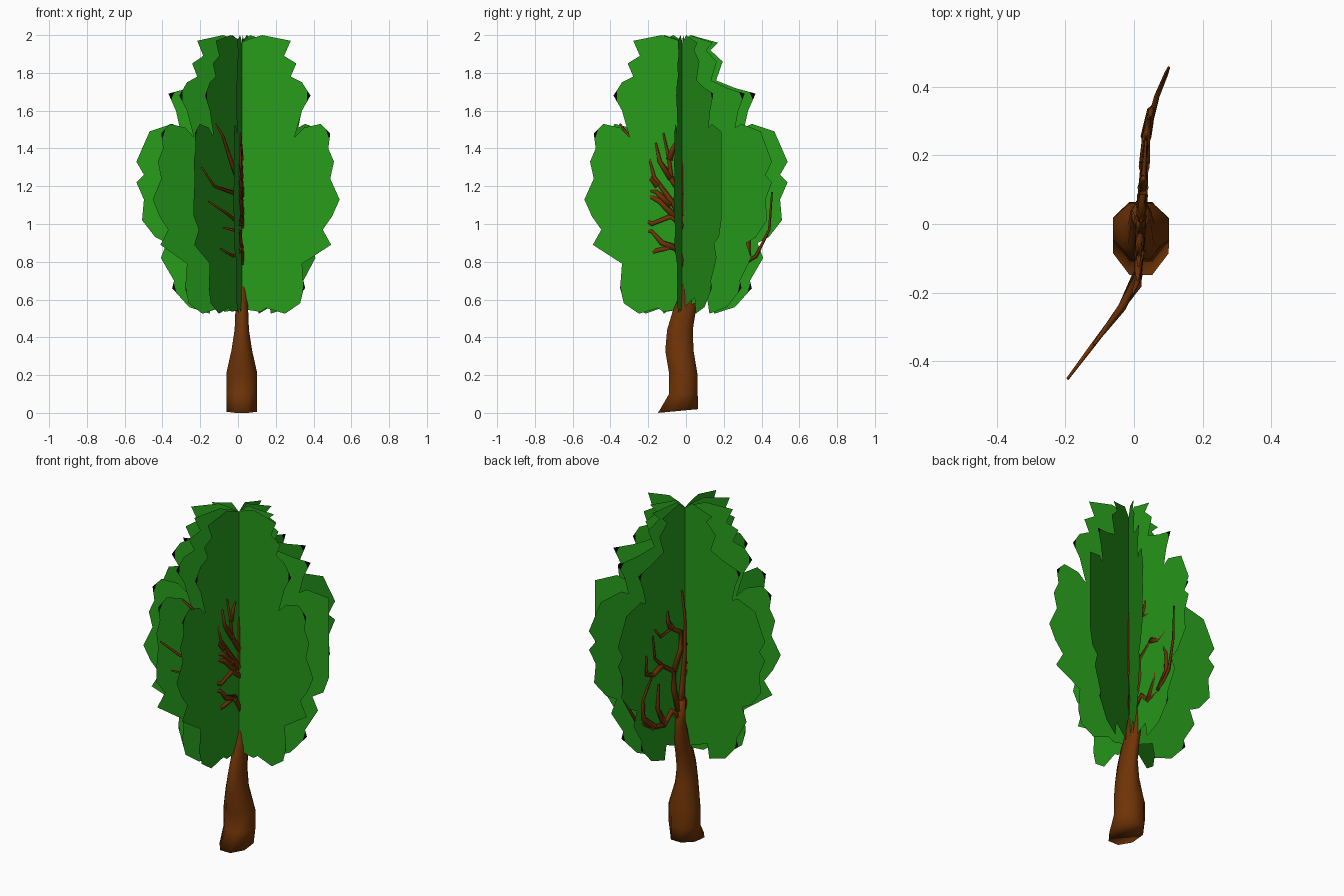
import bpy, bmesh, math
from mathutils import Vector

if "Cube" in bpy.data.objects:
    bpy.data.objects.remove(bpy.data.objects["Cube"])


def material(name, color):
    m = bpy.data.materials.new(name)
    m.diffuse_color = (*color, 1)
    m.use_nodes = True
    m.node_tree.nodes["Principled BSDF"].inputs["Base Color"].default_value = m.diffuse_color
    return m


leaf = material("leaf green", (0.020, 0.33, 0.011))
tip = material("black leaf tip", (0.001, 0.001, 0.001))
bark = material("bark brown", (0.160, 0.034, 0.002))


def finish(bm, name, mats, smooth=False):
    me = bpy.data.meshes.new(name)
    bm.to_mesh(me)
    bm.free()
    for m in mats:
        me.materials.append(m)
    for p in me.polygons:
        p.use_smooth = smooth
    ob = bpy.data.objects.new(name, me)
    bpy.context.collection.objects.link(ob)
    return ob


def skin(bm, rings):
    """Join rings of vertices into a capped tube."""
    n = len(rings[0])
    for a, b in zip(rings, rings[1:]):
        for i in range(n):
            j = (i + 1) % n
            bm.faces.new((a[i], a[j], b[j], b[i]))
    bm.faces.new(rings[0][::-1])
    bm.faces.new(rings[-1])


# Foliage: crossed flat cards sharing one ragged outline (radius, height)
SIDE_A = [(.05, 2), (.08, 1.99), (.19, 1.96), (.15, 1.92), (.215, 1.86), (.18, 1.76),
          (.28, 1.72), (.39, 1.69), (.35, 1.6), (.33, 1.51), (.37, 1.53), (.49, 1.49),
          (.56, 1.33), (.52, 1.26), (.56, 1.22), (.52, 1.13), (.53, 1.02), (.46, .93),
          (.40, .90), (.43, .82), (.36, .70), (.37, .66), (.28, .56), (.17, .525),
          (.155, .61)]
SIDE_B = [(.04, 1.98), (.11, 2), (.26, 1.97), (.225, 1.89), (.29, 1.85), (.26, 1.78),
          (.32, 1.75), (.365, 1.68), (.32, 1.6), (.28, 1.46), (.33, 1.51), (.42, 1.53),
          (.47, 1.48), (.46, 1.4), (.49, 1.33), (.47, 1.24), (.52, 1.13), (.48, 1.04),
          (.43, .97), (.475, .89), (.32, .79), (.33, .66), (.31, .58), (.23, .525),
          (.13, .555), (.10, .535)]
TIPS = {(.39, 1.69), (.37, .66), (.365, 1.68), (.47, 1.48), (.33, .66)}
AX, AY = .02, -.02


def foliage_card(name, angle, plus, minus, limits=(1, 1)):
    c, s = math.cos(math.radians(angle)), math.sin(math.radians(angle))
    bm = bmesh.new()
    for side, sign, limit in ((plus, 1, limits[0]), (minus, -1, limits[1])):
        def vert(p):
            r = sign * min(p[0], limit)
            return bm.verts.new((AX + r * c, AY + r * s, p[1]))
        loop = [vert((0, 1.96))]
        for i, p in enumerate(side):
            if p in TIPS:  # cut the corner off as a small black triangle
                cuts = []
                for q in (side[i - 1], side[i + 1]):
                    d = Vector(q) - Vector(p)
                    cuts.append(vert(Vector(p) + d.normalized() * min(.035, d.length * .8)))
                bm.faces.new((cuts[0], vert(p), cuts[1])).material_index = 1
                loop += cuts
            else:
                loop.append(vert(p))
        loop.append(vert((0, .55)))
        bm.faces.new(loop)
    bm.normal_update()
    bmesh.ops.triangulate(bm, faces=[f for f in bm.faces if len(f.verts) > 3],
                          ngon_method='EAR_CLIP')
    finish(bm, name, (leaf, tip))


foliage_card("foliage_card_1", -5, SIDE_B, SIDE_A)
foliage_card("foliage_card_2", 25, SIDE_A, SIDE_B, (.49, 1))
foliage_card("foliage_card_3", 58, SIDE_A, SIDE_B, (1, .48))
foliage_card("foliage_card_4", 85, SIDE_A, SIDE_B)

# Trunk: rings of (height, half width, front y, back y)
bm = bmesh.new()
rings = []
for z, w, y0, y1 in [(0, .081, -.148, .065), (.1, .082, -.09, .062), (.21, .082, -.09, .06),
                     (.33, .055, -.11, .04), (.44, .038, -.10, .036), (.54, .034, -.07, .052),
                     (.61, .031, -.04, .068), (.72, .027, -.005, .062), (.84, .02, -.015, .045)]:
    ring = []
    for i in range(8):
        a = math.tau * (i + .5) / 8
        k = 1.08
        x = max(-1, min(1, k * math.cos(a)))
        y = max(-1, min(1, k * math.sin(a)))
        tilt = .02 * (y + 1) / 2 if z == 0 else 0
        ring.append(bm.verts.new((.02 + w * x, (y0 + y1) / 2 + (y1 - y0) / 2 * y, z + tilt)))
    rings.append(ring)
skin(bm, rings)
finish(bm, "trunk", (bark,), True)


# Branches: thin tapering tubes lying in a fan through the trunk
def fan_x(y):
    if y < -.17:
        return .02 + .76 * (y + .17)
    return .02 + .06 * y + .35 * max(0, y - .3)


def branch(name, path, r0, r1=.005, sides=5):
    pts = [Vector((fan_x(y), y, z)) for y, z in path]
    bm = bmesh.new()
    rings = []
    for i, p in enumerate(pts):
        t = (pts[min(i + 1, len(pts) - 1)] - pts[max(i - 1, 0)]).normalized()
        u = t.cross(Vector((1, 0, 0))).normalized()
        v = t.cross(u)
        r = r0 + (r1 - r0) * i / (len(pts) - 1)
        rings.append([bm.verts.new(p + r * (math.cos(a) * u + .8 * math.sin(a) * v))
                      for a in (math.tau * k / sides for k in range(sides))])
    skin(bm, rings)
    bmesh.ops.recalc_face_normals(bm, faces=bm.faces[:])
    finish(bm, name, (bark,), True)


branch("main_stem", [(.025, .75), (.01, .9), (-.015, 1.1), (-.02, 1.3), (.01, 1.48)], .026)
front = [
    [(.01, .76), (-.06, .88), (-.15, .86), (-.23, .83), (-.32, .87)],
    [(-.05, .87), (-.13, .9), (-.18, .96), (-.3, .98)],
    [(0, .98), (-.08, 1.04), (-.18, 1.0), (-.28, 1.06), (-.4, 1.12)],
    [(-.04, 1.02), (-.14, 1.12), (-.21, 1.16), (-.36, 1.2), (-.45, 1.3)],
    [(-.02, 1.04), (-.1, 1.15), (-.17, 1.25), (-.2, 1.38)],
    [(-.02, 1.15), (-.08, 1.24), (-.09, 1.34), (-.12, 1.48)],
    [(-.15, 1.2), (-.24, 1.32), (-.3, 1.46), (-.35, 1.53)],
    [(-.08, 1.24), (-.14, 1.33), (-.16, 1.43)],
    [(-.09, 1.34), (-.07, 1.4), (-.05, 1.44)],
    [(-.08, 1.1), (-.16, 1.17), (-.21, 1.18)],
]
back = [
    [(.03, .74), (.1, .8), (.16, .74), (.25, .76), (.37, .83), (.44, .97), (.455, 1.17)],
    [(.25, .76), (.33, .84), (.33, .95), (.27, 1.06)],
    [(.04, .78), (.08, .92), (.08, 1.03), (.18, 1.1), (.24, 1.16), (.26, 1.3)],
    [(.08, 1.03), (.02, 1.14), (.02, 1.24), (.1, 1.29), (.19, 1.27), (.24, 1.33)],
    [(.18, 1.1), (.25, 1.07), (.31, 1.09), (.31, 1.2)],
    [(.1, 1.29), (.13, 1.34), (.13, 1.4)],
    [(.16, .74), (.22, .86), (.21, 1.0)],
]
for i, path in enumerate(front):
    branch(f"front_branch_{i + 1}", path, .02)
for i, path in enumerate(back):
    branch(f"back_branch_{i + 1}", path, .021)
